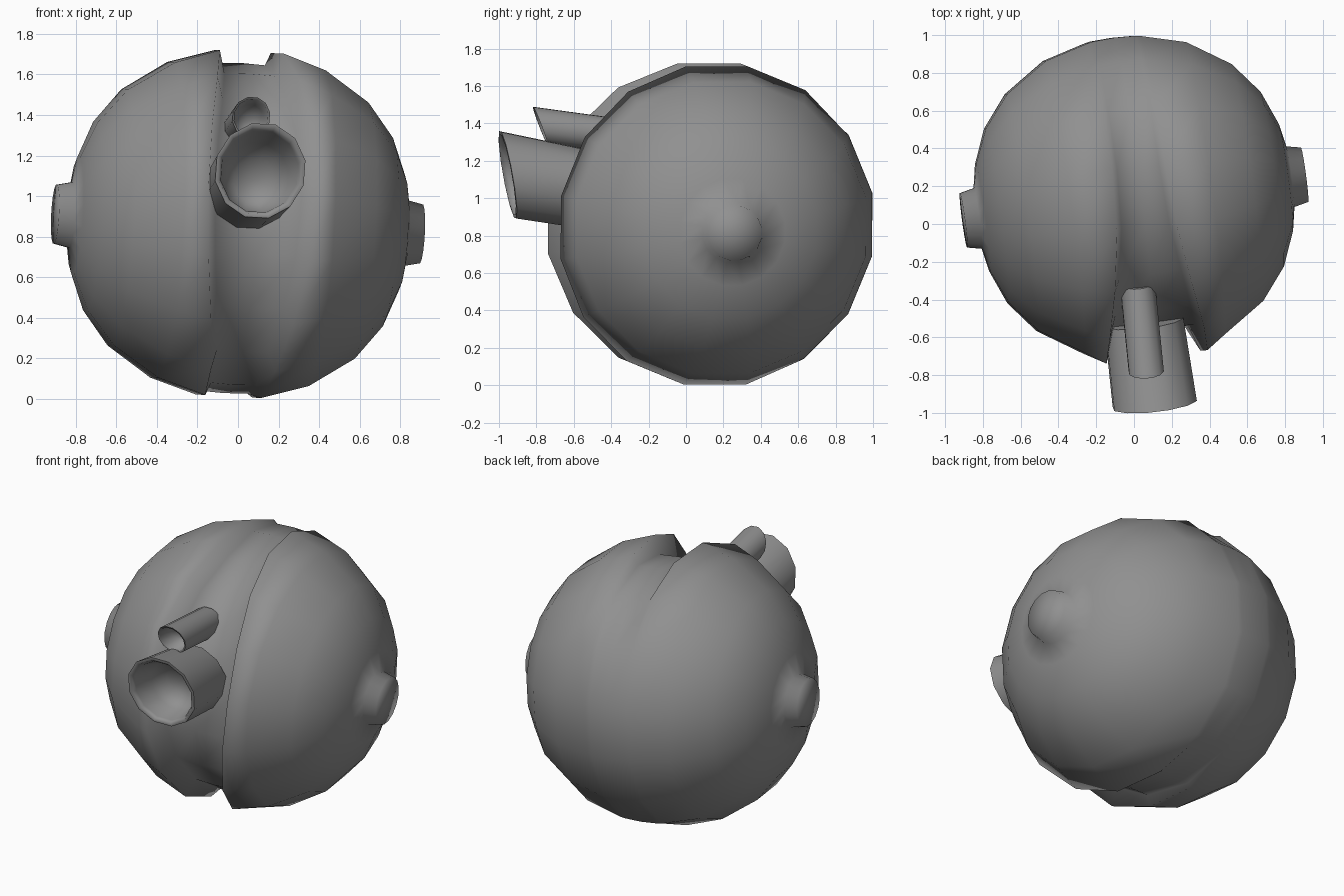
import bpy, bmesh
from math import sin, cos, pi, sqrt
from mathutils import Vector, Matrix

if "Cube" in bpy.data.objects:
    bpy.data.objects.remove(bpy.data.objects["Cube"])

metal = bpy.data.materials.new("dark_metal")
metal.diffuse_color = (.28, .28, .28, 1)
metal.use_nodes = True
metal.node_tree.nodes["Principled BSDF"].inputs["Base Color"].default_value = metal.diffuse_color


def frame(origin, x_axis, forward):
    # local axes: x sideways, -y forward, z up
    y = -Vector(forward).normalized()
    x = Vector(x_axis)
    x = (x - y * x.dot(y)).normalized()
    z = x.cross(y)
    m = Matrix((x, y, z)).transposed().to_4x4()
    m.translation = origin
    return m


def skin(name, rings, matrix, sharp_rings=()):
    # bridge a list of rings; a one-point ring becomes a pole
    bm = bmesh.new()
    loops = [[bm.verts.new(matrix @ Vector(p)) for p in ring] for ring in rings]
    for a, b in zip(loops, loops[1:]):
        n = max(len(a), len(b))
        for k in range(n):
            quad = [a[k % len(a)], a[(k + 1) % len(a)],
                    b[(k + 1) % len(b)], b[k % len(b)]]
            bm.faces.new(list(dict.fromkeys(quad)))
    bmesh.ops.recalc_face_normals(bm, faces=bm.faces)
    for f in bm.faces:
        f.smooth = True
    for i in sharp_rings:
        n = len(loops[i])
        for k in range(n):
            bm.edges.get((loops[i][k], loops[i][(k + 1) % n])).smooth = False
    mesh = bpy.data.meshes.new(name)
    bm.to_mesh(mesh)
    bm.free()
    mesh.materials.append(metal)
    obj = bpy.data.objects.new(name, mesh)
    bpy.context.collection.objects.link(obj)
    return obj


# Body: 16-sided ball turned about a sideways axis, with side pins
SEG = 16
SIDE = (.99, .14, -.055)
body_frame = frame((0, .14, .862), SIDE, (.14, -.97, .19))
half = [(.917, 0), (.912, .148), (.835, .165), (.81, .29), (.735, .475),
        (.60, .645), (.375, .795)]


def ring(x_of, r_of):
    pts = []
    for k in range(SEG):
        a = 2 * pi * k / SEG
        c = cos(a)
        pts.append((x_of(c), -r_of(c) * c, r_of(c) * sin(a)))
    return pts


# Front slot: widens and deepens to the front, fades out towards the back
def lip_x(c):
    return .14 + .13 * max(0, c) ** 2


def depth(c):
    return .06 + .085 * sqrt(c) if c > 0 else max(0, .06 * (1 + c / .53))


def side_rings(s):
    out = []
    for x, r in half:
        out.append([(s * x, 0, 0)] if r == 0 else ring(lambda c: s * x, lambda c: r))
    out.append(ring(lambda c: s * lip_x(c), lambda c: .868 if c > -.5 else .86))
    out.append(ring(lambda c: s * lip_x(c) * .8, lambda c: .865 - depth(c)))
    return out


left, right = side_rings(-1), side_rings(1)
middle = [ring(lambda c: 0, lambda c: .87 - depth(c))]
skin("body", left + middle + right[::-1], body_frame)


# Hollow tubes: profile of (distance along the axis, radius), slanted mouth
def tube(name, tip, direction, profile, sides, slant, sharp=()):
    rings = []
    for t, r in profile:
        if r == 0:
            rings.append([(0, -t, 0)])
            continue
        pts = []
        for k in range(sides):
            a = 2 * pi * (k + .5) / sides
            z = r * sin(a)
            pts.append((r * cos(a), -t - slant * z, z))
        rings.append(pts)
    return skin(name, rings, frame(tip, SIDE, direction), sharp)


tube("main_barrel", (.11, -.953, 1.125), (.13, -.977, .175),
     [(-.45, 0), (-.45, .215), (0, .228), (.002, .21), (-.03, .195),
      (-.18, .165), (-.26, .1), (-.28, 0)], 12, .37, (1, 2))
tube("upper_tube", (.065, -.78, 1.39), (.1, -.985, .135),
     [(-.48, 0), (-.48, .095), (0, .095), (-.002, .085),
      (-.12, .075), (-.16, 0)], 12, .55, (1, 2))
